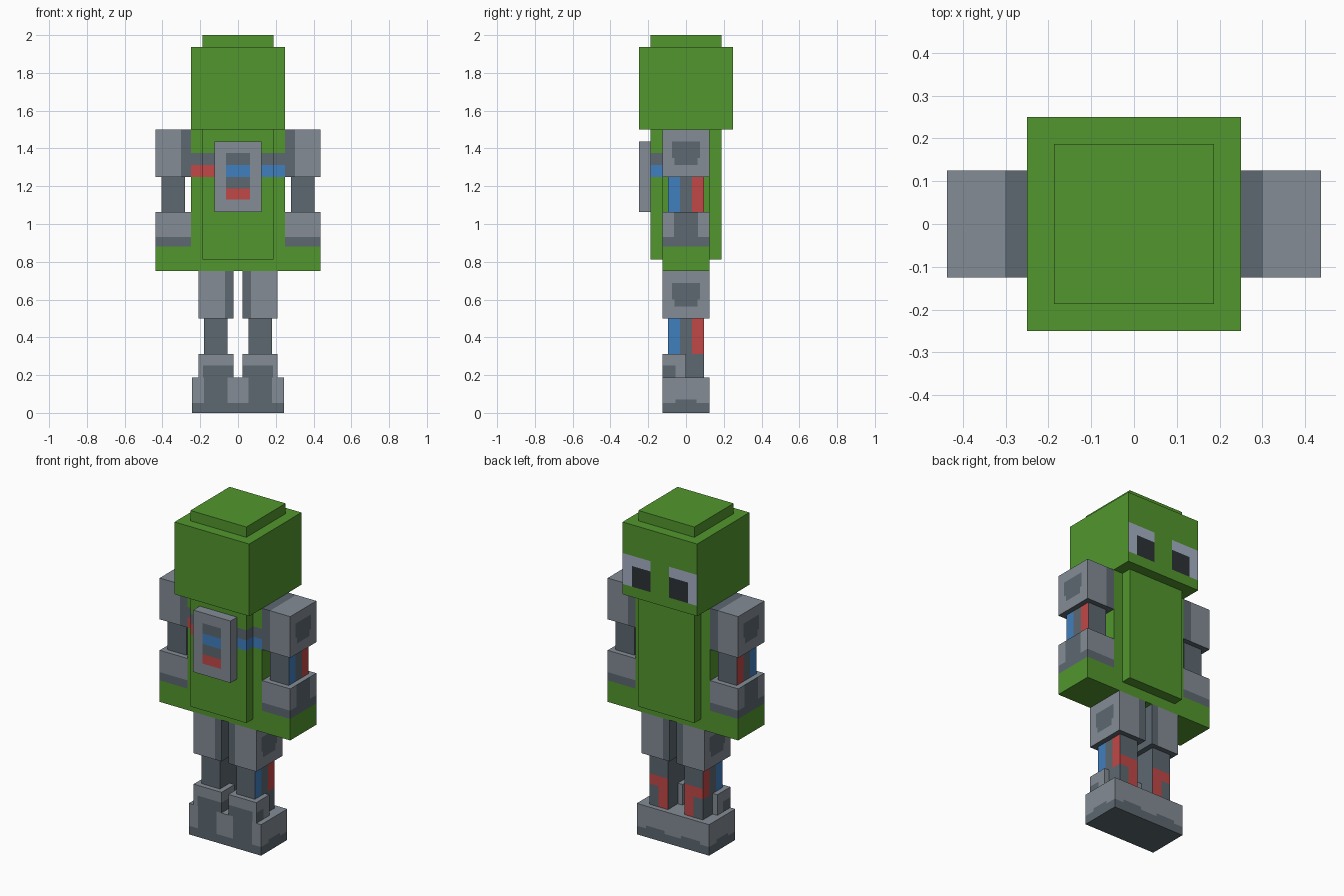
import bpy, bmesh
from mathutils import Vector

if "Cube" in bpy.data.objects:
    bpy.data.objects.remove(bpy.data.objects["Cube"])

# Flat colours (linear)
PALETTE = {
    "green": (0.084, 0.305, 0.027), "light_grey": (0.231, 0.263, 0.300),
    "dark_grey": (0.107, 0.138, 0.162), "blue": (0.051, 0.209, 0.515),
    "red": (0.527, 0.065, 0.061), "eye_white": (0.376, 0.429, 0.552),
    "pupil_black": (0.025, 0.032, 0.036)}
MATS = []
for mat_name, rgb in PALETTE.items():
    m = bpy.data.materials.new(mat_name)
    m.diffuse_color = (*rgb, 1)
    m.use_nodes = True
    m.node_tree.nodes["Principled BSDF"].inputs["Base Color"].default_value = m.diffuse_color
    MATS.append(m)
GREEN, LIGHT, DARK, BLUE, RED, WHITE, BLACK = range(7)


def box(name, lo, hi, rule, xs=(), ys=(), zs=()):
    """Box from corner to corner, sliced at the given planes, painted by rule(centre, normal)."""
    bm = bmesh.new()
    bmesh.ops.create_cube(bm, size=1)
    lo, hi = Vector(lo), Vector(hi)
    for v in bm.verts:
        v.co = [lo[i] + (v.co[i] + 0.5) * (hi[i] - lo[i]) for i in range(3)]
    for axis, cuts in enumerate((xs, ys, zs)):
        for c in cuts:
            co, no = Vector(), Vector()
            co[axis], no[axis] = c, 1
            bmesh.ops.bisect_plane(bm, geom=bm.verts[:] + bm.edges[:] + bm.faces[:],
                                   plane_co=co, plane_no=no)
    bm.normal_update()
    for f in bm.faces:
        f.material_index = rule(f.calc_center_median(), f.normal)
    me = bpy.data.meshes.new(name)
    bm.to_mesh(me)
    bm.free()
    for m in MATS:
        me.materials.append(m)
    ob = bpy.data.objects.new(name, me)
    bpy.context.collection.objects.link(ob)


def pair(name, lo, hi, rule, xs=(), ys=(), zs=()):
    """Box on the +x side and its mirror image."""
    box(name + "_right", lo, hi, rule, xs, ys, zs)
    box(name + "_left", (-hi[0], lo[1], lo[2]), (-lo[0], hi[1], hi[2]), rule,
        [-x for x in xs], ys, zs)


def plain(colour):
    return lambda c, n: colour


def outward(c, n):
    return n.x * c.x > 0 and abs(n.x) > 0.5


# Head: eyes on the +y face
def head_rule(c, n):
    x = abs(c.x)
    if n.y > 0.5 and x > 0.0625 and 1.5625 < c.z < 1.75:
        return BLACK if x < 0.1875 and c.z < 1.6875 else WHITE
    return GREEN


box("head", (-.25, -.25, 1.5), (.25, .25, 1.9375), head_rule,
    xs=(-.1875, -.0625, .0625, .1875), zs=(1.5625, 1.6875, 1.75))
box("head_cap", (-.1875, -.1875, 1.9375), (.1875, .1875, 2), plain(GREEN))


# Torso and vest with a harness band across the front
def band_rule(c, n):
    if c.y < -0.12 and abs(n.z) < 0.5 and 1.25 < c.z < 1.375:
        return DARK if c.z > 1.3125 else (BLUE if c.x > 0 else RED)
    return GREEN


BAND = (1.25, 1.3125, 1.375)
box("torso", (-.25, -.125, .75), (.25, .125, 1.5), band_rule, xs=(0,), zs=BAND)
box("vest", (-.1875, -.1875, .8125), (.1875, .1875, 1.5), band_rule,
    xs=(0,), ys=(-.125,), zs=BAND)


# Chest panel with coloured bars
def panel_rule(c, n):
    if n.y < -0.5 and abs(c.x) < 0.0625 and 1.13 < c.z < 1.375:
        return RED if c.z < 1.1875 else BLUE if 1.25 < c.z < 1.3125 else DARK
    return LIGHT


box("chest_panel", (-.125, -.25, 1.0625), (.125, -.1875, 1.4375), panel_rule,
    xs=(-.0625, .0625), zs=(1.13, 1.1875) + BAND)


# Upper limb plates: outer dark badge, dark inner edge
def plate_rule(inner, mid_z, top_edge):
    def rule(c, n):
        if n.z < -0.5:
            return DARK
        if outward(c, n):
            wide = 0.075 if c.z > mid_z - 0.025 else 0.06
            return DARK if abs(c.y) < wide and abs(c.z - mid_z) < 0.062 else LIGHT
        if abs(n.x) > 0.5:
            return DARK
        if n.z > 0.5 and not top_edge:
            return LIGHT
        return DARK if abs(c.x) < inner else LIGHT
    return rule


BADGE_Y = (-.075, -.06, .06, .075)
pair("upper_arm", (.25, -.125, 1.25), (.4375, .125, 1.5), plate_rule(.302, 1.375, True),
     xs=(.302,), ys=BADGE_Y, zs=(1.3125, 1.35, 1.4375))
pair("upper_leg", (.023, -.125, .5), (.21, .125, .75), plate_rule(.068, .625, False),
     xs=(.068,), ys=BADGE_Y, zs=(.5625, .6, .6875))


# Narrow limb joints: blue and red stripes on the outer side
def joint_rule(c, n):
    if outward(c, n) and c.z > 0.3125 and abs(c.y) > 0.031:
        return BLUE if c.y < 0 else RED
    if n.y > 0.5 and c.z < 0.375:  # red hook on the back of each shin
        return RED if c.z > 0.3125 or abs(c.x) < 0.117 else DARK
    return DARK


pair("elbow", (.281, -.094, 1.0625), (.406, .094, 1.25), joint_rule, ys=(-.031, .031))
pair("shin", (.055, -.094, .1875), (.179, .094, .5), joint_rule,
     xs=(.117,), ys=(-.031, .031), zs=(.3125, .375))


# Forearms with a dark hem and green hands
def forearm_rule(c, n):
    if n.z > 0.5:
        return LIGHT
    if c.z < 0.88:
        return GREEN
    if c.z < 0.93 or (outward(c, n) and abs(c.y) < 0.0625):
        return DARK
    return LIGHT


pair("forearm", (.25, -.125, .75), (.4375, .125, 1.0625), forearm_rule,
     ys=(-.0625, .0625), zs=(.88, .93))


# Ankle guards
def guard_rule(c, n):
    if n.z > 0.5 or c.z > 0.25:
        return LIGHT
    if n.y < -0.5:
        return DARK if abs(c.x) < 0.185 else LIGHT
    return DARK if c.y < -0.055 else LIGHT


pair("ankle_guard", (.023, -.125, .1875), (.21, 0, .3125), guard_rule,
     xs=(.185,), ys=(-.055,), zs=(.25,))


# Joined feet: dark soles, dark insteps on the front
def feet_rule(c, n):
    if n.z > 0.5:
        return LIGHT
    if n.z < -0.5 or c.z < 0.052:
        return DARK
    if n.y < -0.5:
        return DARK if 0.055 < abs(c.x) < 0.18 else LIGHT
    middle = abs(c.y) < 0.055 if abs(n.x) > 0.5 else 0.055 < abs(c.x) < 0.18
    return DARK if middle and c.z < 0.07 else LIGHT


box("feet", (-.2425, -.125, 0), (.2425, .125, .1875), feet_rule,
    xs=(-.18, -.055, .055, .18), ys=(-.055, .055), zs=(.052, .07))
